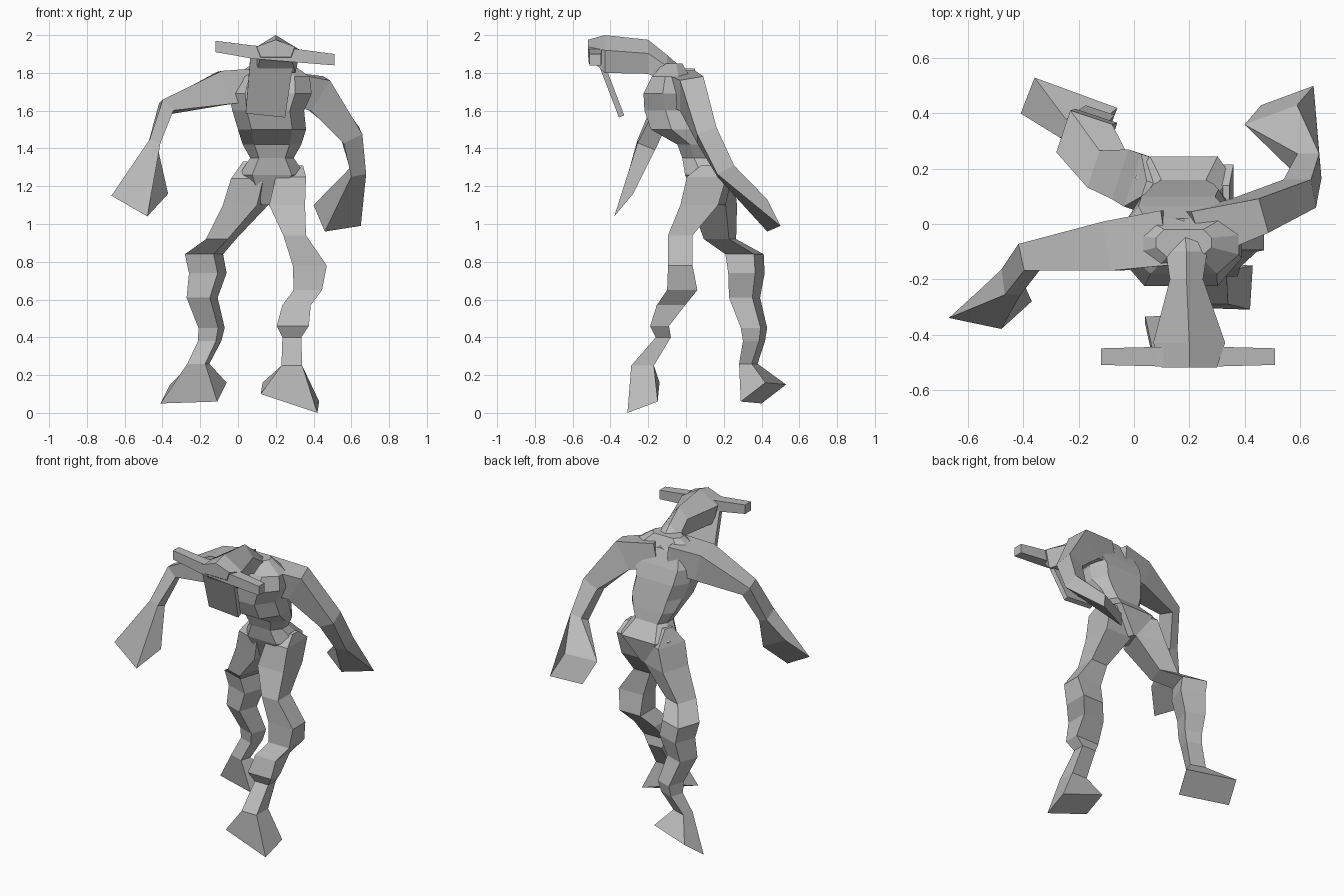
import bpy, bmesh
from mathutils import Vector

cube = bpy.data.objects.get("Cube")
if cube:
    bpy.data.objects.remove(cube, do_unlink=True)

grey = bpy.data.materials.new("plain_grey")
grey.use_nodes = True
grey.diffuse_color = (.5, .5, .5, 1)
grey.node_tree.nodes["Principled BSDF"].inputs["Base Color"].default_value = grey.diffuse_color

# Cross-section outlines, scaled by half the width and half the depth
SQUARE = [(-1, -1), (1, -1), (1, 1), (-1, 1)]
CHEST = [(-1, -.3), (-.6, -1), (.6, -1), (1, -.3), (1, .4), (.7, 1), (-.7, 1), (-1, .4)]
ROOF = [(-.8, -1), (.8, -1), (1, .2), (0, 1), (-1, .2)]
X, Y, Z = Vector((1, 0, 0)), Vector((0, 1, 0)), Vector((0, 0, 1))


def align(corners, previous):
    """Order the corners of a ring so that it joins the previous ring without twist."""
    count = len(corners)
    orders = [[ring[(i + shift) % count] for i in range(count)]
              for ring in (corners, corners[::-1]) for shift in range(count)]
    return min(orders, key=lambda ring: sum((a - b).length_squared
                                            for a, b in zip(ring, previous)))


def make_rings(sections, outline, across, normal):
    """Place the outline at each section (x, y, z, width, depth) along the path."""
    centres = [Vector(s[:3]) for s in sections]
    rings = []
    for i, (centre, section) in enumerate(zip(centres, sections)):
        direction = normal
        if direction is None:
            before = centre - centres[max(i - 1, 0)]
            after = centres[min(i + 1, len(centres) - 1)] - centre
            direction = (before.normalized() + after.normalized()).normalized()
        side = (across - direction * across.dot(direction)).normalized()
        up = direction.cross(side)
        width, depth = section[3:]
        rings.append([centre + side * (u * width / 2) + up * (v * depth / 2)
                      for u, v in outline])
    return rings


def loft(name, sections, outline=SQUARE, across=X, normal=None, end=None):
    """Skin a part through its sections; end holds three corners of a slanted last face."""
    rings = make_rings(sections, outline, across, normal)
    if end:
        a, b, c = map(Vector, end)
        rings.append(align([a, b, c, a + c - b], rings[-1]))
    bm = bmesh.new()
    loops = [[bm.verts.new(p) for p in ring] for ring in rings]
    count = len(outline)
    for low, high in zip(loops, loops[1:]):
        for i in range(count):
            j = (i + 1) % count
            bm.faces.new((low[i], low[j], high[j], high[i]))
    bm.faces.new(loops[0])
    bm.faces.new(loops[-1])
    bmesh.ops.recalc_face_normals(bm, faces=bm.faces)
    mesh = bpy.data.meshes.new(name)
    bm.to_mesh(mesh)
    bm.free()
    mesh.materials.append(grey)
    part = bpy.data.objects.new(name, mesh)
    bpy.context.scene.collection.objects.link(part)
    return part


# Torso, from crotch to shoulders
loft("torso", [
    (.15, .14, 1.1, .08, .14),
    (.18, .12, 1.26, .35, .25),
    (.18, .07, 1.35, .23, .18),
    (.18, .05, 1.42, .31, .19),
    (.18, -.03, 1.5, .36, .31),
    (.16, -.06, 1.6, .38, .32),
    (.17, -.08, 1.69, .44, .29),
    (.18, -.08, 1.78, .4, .2),
    (.18, -.07, 1.85, .2, .1),
], CHEST, normal=Z)

# Head with its neck, running forward
loft("head", [
    (.18, .02, 1.73, .3, .12),
    (.19, -.1, 1.82, .15, .15),
    (.19, -.2, 1.885, .12, .18),
    (.2, -.43, 1.9, .26, .2),
    (.2, -.52, 1.93, .2, .09),
], ROOF, normal=-Y)

# Crossbar of horns on the snout
loft("horns", [
    (-.12, -.48, 1.94, .06, .06),
    (.08, -.48, 1.91, .07, .07),
    (.32, -.48, 1.89, .07, .07),
    (.51, -.48, 1.87, .06, .06),
], across=Y, normal=X)

# Hanging flap below the snout
loft("jaw_flap", [
    (.18, -.46, 1.88, .23, .03),
    (.145, -.345, 1.58, .21, .03),
])

# Arms, each ending in a flared hand
loft("right_arm", [
    (.12, -.05, 1.74, .2, .17),
    (-.08, -.08, 1.72, .18, .18),
    (-.38, -.12, 1.62, .1, .08),
    (-.445, -.21, 1.42, .1, .06),
], across=Y, end=[(-.67, -.34, 1.15), (-.48, -.38, 1.04), (-.37, -.28, 1.16)])

loft("left_arm", [
    (.22, -.04, 1.73, .18, .16),
    (.42, .03, 1.69, .13, .19),
    (.6, .11, 1.47, .11, .11),
    (.635, .21, 1.28, .1, .08),
], across=Y, end=[(.4, .36, 1.1), (.46, .43, .96), (.65, .5, .99)])

# Legs with knobbly shins, each ending in a wedge foot
loft("right_leg", [
    (.06, .12, 1.33, .05, .06),
    (.08, .13, 1.24, .18, .2),
    (.04, .15, 1.1, .19, .19),
    (-.09, .18, .92, .12, .14),
    (-.18, .31, .84, .16, .16),
    (-.16, .32, .74, .16, .15),
    (-.19, .31, .61, .13, .13),
    (-.14, .36, .45, .11, .11),
    (-.15, .36, .38, .1, .09),
    (-.21, .33, .26, .1, .07),
], across=Vector((3, -1, 0)), normal=Z,
    end=[(-.11, .29, .06), (-.41, .4, .05), (-.36, .53, .15)])

loft("left_leg", [
    (.32, .11, 1.31, .05, .06),
    (.28, .11, 1.25, .16, .21),
    (.26, .07, 1.1, .19, .2),
    (.3, -.03, .94, .12, .13),
    (.38, -.03, .78, .18, .13),
    (.37, -.02, .65, .15, .16),
    (.31, -.08, .57, .15, .15),
    (.29, -.14, .46, .17, .1),
    (.285, -.12, .4, .1, .08),
    (.285, -.23, .25, .11, .12),
], normal=Z, end=[(.12, -.3, .1), (.42, -.31, 0), (.43, -.15, .06)])
